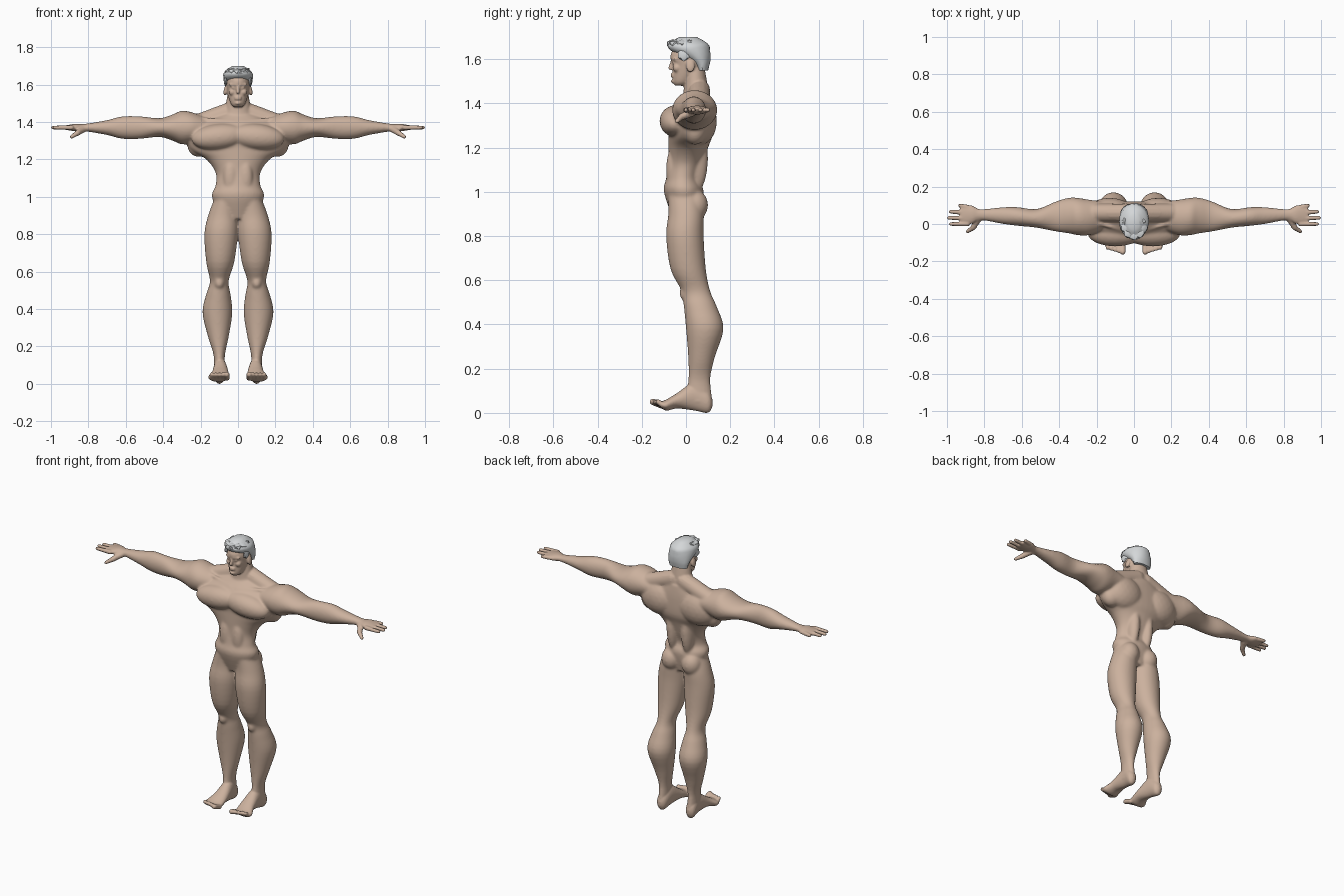
import bpy, bmesh, math, random
from mathutils import Vector, Matrix

if "Cube" in bpy.data.objects:
    bpy.data.objects.remove(bpy.data.objects["Cube"])
random.seed(4)


def material(name, color):
    mat = bpy.data.materials.new(name)
    mat.use_nodes = True
    mat.diffuse_color = color
    mat.node_tree.nodes["Principled BSDF"].inputs["Base Color"].default_value = color
    return mat


skin = material("skin", (.6, .44, .34, 1))
hair_grey = material("hair grey", (.66, .68, .69, 1))


def hermite(before, start, end, after, t):
    """Smooth curve through start and end, guided by their neighbours."""
    slope_in, slope_out = (end - before) / 2, (after - start) / 2
    rest = end - start
    return start + t * (slope_in + t * (3 * rest - 2 * slope_in - slope_out
                                        + t * (slope_in + slope_out - 2 * rest)))


def smooth_rows(rows, steps):
    """Add in-between sections along a row of cross-sections."""
    result = []
    last = len(rows) - 1
    for i in range(last):
        near = rows[max(i - 1, 0)], rows[i], rows[i + 1], rows[min(i + 2, last)]
        for k in range(steps):
            result.append([hermite(*values, k / steps) for values in zip(*near)])
    return result + [rows[last]]


def loft(bm, axis, rows, sides=28, steps=4, jitter=0):
    """Skin oval sections given as (position, low a, high a, low b, high b)."""
    rings = []
    for position, a_low, a_high, b_low, b_high in smooth_rows(rows, steps):
        ring = []
        for i in range(sides):
            angle = math.tau * i / sides
            reach = (1 + random.uniform(-jitter, jitter)) / 2
            point = [(a_low + a_high) / 2 + reach * (a_high - a_low) * math.cos(angle),
                     (b_low + b_high) / 2 + reach * (b_high - b_low) * math.sin(angle)]
            point.insert("xyz".index(axis), position)
            ring.append(bm.verts.new(point))
        rings.append(ring)
    for lower, upper in zip(rings, rings[1:]):
        for i in range(sides):
            bm.faces.new((lower[i - 1], lower[i], upper[i], upper[i - 1]))
    bm.faces.new(rings[0])
    bm.faces.new(rings[-1])


def centred_loft(bm, rows, **options):
    """Upright loft from (height, half width, front, back)."""
    loft(bm, "z", [(z, -half, half, front, back) for z, half, front, back in rows], **options)


def blob(bm, position, radii, tilt=0, detail=3):
    matrix = Matrix.Translation(position) @ Matrix.Rotation(tilt, 4, "Y") @ Matrix.Diagonal((*radii, 1))
    bmesh.ops.create_icosphere(bm, subdivisions=detail, radius=1, matrix=matrix)


def limb(bm, start, end, start_radius, end_radius):
    """Tapered rod with round ends."""
    start, end = Vector(start), Vector(end)
    span = end - start
    turn = span.to_track_quat("Z", "Y").to_matrix().to_4x4()
    bmesh.ops.create_cone(bm, cap_ends=True, segments=14, radius1=start_radius, radius2=end_radius,
                          depth=span.length, matrix=Matrix.Translation((start + end) / 2) @ turn)
    for center, radius in ((start, start_radius), (end, end_radius)):
        blob(bm, center, (radius, radius, radius), detail=2)


def make_object(name, bm, mat):
    bmesh.ops.recalc_face_normals(bm, faces=bm.faces)
    mesh = bpy.data.meshes.new(name)
    bm.to_mesh(mesh)
    bm.free()
    mesh.materials.append(mat)
    made = bpy.data.objects.new(name, mesh)
    bpy.context.collection.objects.link(made)
    return made


def shade(target, degrees):
    bpy.ops.object.select_all(action="DESELECT")
    target.select_set(True)
    bpy.context.view_layer.objects.active = target
    bpy.ops.object.shade_smooth_by_angle(angle=math.radians(degrees))


body = bmesh.new()

# Torso
centred_loft(body, [
    (.88, .09, -.06, .06), (1, .14, -.1, .08), (1.06, .12, -.09, .06), (1.13, .12, -.08, .08),
    (1.2, .17, -.08, .1), (1.26, .26, -.08, .12), (1.36, .27, -.08, .12), (1.44, .1, -.01, .11)], sides=40)

# Chest, shoulder blade, side of back, spine muscle, belly and buttock
blob(body, (.1, -.05, 1.32), (.15, .07, .07), tilt=.1)
blob(body, (.13, .06, 1.32), (.13, .08, .11))
blob(body, (.2, .04, 1.29), (.07, .06, .08), tilt=-.5)
blob(body, (.05, .04, 1.15), (.04, .06, .16))
blob(body, (.04, -.06, 1.1), (.04, .03, .1))
blob(body, (.07, .04, .94), (.06, .06, .07))

# Neck slope and collarbone
limb(body, (.03, .06, 1.46), (.25, .06, 1.38), .05, .05)
limb(body, (.02, -.04, 1.4), (.22, .01, 1.42), .01, .01)

# Leg and kneecap
loft(body, "z", [
    (.05, .07, .13, 0, .12), (.15, .07, .13, .01, .11), (.25, .05, .16, .01, .13), (.38, .03, .19, 0, .17),
    (.48, .04, .17, -.01, .14), (.55, .05, .15, -.02, .11), (.65, .02, .17, -.07, .09),
    (.8, 0, .18, -.09, .08), (.9, 0, .16, -.08, .08), (.98, 0, .13, -.08, .07)])
blob(body, (.1, .01, .54), (.03, .04, .04))

# Foot and toes
loft(body, "y", [
    (-.12, .06, .15, .03, .05), (-.09, .05, .16, .01, .06), (-.04, .05, .14, .02, .09),
    (.04, .06, .13, .01, .14), (.1, .07, .13, 0, .1), (.12, .09, .11, .03, .06)])
for toe in range(5):
    x = .06 + .02 * toe
    radius = .012 if toe else .015
    limb(body, (x, -.1, .03), (x, -.15 + .006 * toe, .05), radius, radius)

# Arm and palm as (distance out, front, back, half height)
arm_height = 1.37
loft(body, "x", [(x, front, back, arm_height - half, arm_height + half) for x, front, back, half in (
    (.16, -.03, .12, .05), (.24, -.06, .13, .08), (.3, -.06, .14, .09), (.35, -.05, .14, .07),
    (.42, -.04, .12, .05), (.52, -.02, .08, .06), (.62, -.01, .09, .06), (.7, 0, .09, .04),
    (.82, .02, .08, .02), (.87, 0, .1, .02), (.93, 0, .1, .01))])

# Fingers and thumb
for finger, tip in enumerate((.98, .99, .98, .93)):
    limb(body, (.89, .03 * finger, arm_height), (tip, .033 * finger, arm_height), .013, .01)
thumb_knuckle = (.86, -.02, 1.34)
limb(body, (.83, .03, 1.36), thumb_knuckle, .02, .015)
limb(body, thumb_knuckle, (.89, -.04, 1.32), .014, .01)

# Neck and head
centred_loft(body, [(1.38, .09, -.02, .11), (1.47, .07, -.01, .1), (1.58, .05, 0, .08)])
centred_loft(body, [
    (1.48, .02, -.05, 0), (1.5, .04, -.06, .03), (1.57, .06, -.06, .09),
    (1.62, .06, -.07, .1), (1.69, .03, -.03, .06)])

# Nose, brow, eye, cheek, lips, chin and ear
limb(body, (0, -.06, 1.6), (0, -.07, 1.56), .007, .01)
limb(body, (.01, -.06, 1.6), (.04, -.05, 1.6), .01, .008)
blob(body, (.024, -.053, 1.583), (.012, .01, .007), detail=2)
blob(body, (.03, -.04, 1.56), (.02, .02, .02), detail=2)
for lip_height in (1.522, 1.532):
    blob(body, (0, -.06, lip_height), (.02, .01, .005), detail=2)
blob(body, (0, -.05, 1.5), (.02, .02, .01), detail=2)
blob(body, (.066, .02, 1.57), (.01, .02, .03), tilt=-.2)

# Mirror and fuse the parts into one skin
figure = make_object("body", body, skin)
mirror = figure.modifiers.new("mirror", "MIRROR")
mirror.use_mirror_merge = False
fuse = figure.modifiers.new("fuse", "REMESH")
fuse.mode = "VOXEL"
fuse.voxel_size = .0052
evaluated = figure.evaluated_get(bpy.context.evaluated_depsgraph_get())
fused = bpy.data.meshes.new_from_object(evaluated)
figure.modifiers.clear()
figure.data = fused
fused.materials.clear()
fused.materials.append(skin)

# Soften the muscles but keep hands, feet and face crisp
muscles = figure.vertex_groups.new(name="muscles")
muscles.add([vert.index for vert in fused.vertices
             if abs(vert.co.x) < .84 and .13 < vert.co.z < 1.47], 1, "REPLACE")
for name, iterations, group_name in (("soften muscles", 22, "muscles"), ("soften all", 2, "")):
    soften = figure.modifiers.new(name, "SMOOTH")
    soften.factor = .5
    soften.iterations = iterations
    soften.vertex_group = group_name
shade(figure, 60)

# Hair cap with faceted tufts on the crown and at the temples
hair = bmesh.new()
centred_loft(hair, [
    (1.55, .06, .05, .1), (1.59, .07, .02, .11), (1.64, .08, -.07, .11),
    (1.67, .07, -.08, .1), (1.7, .03, -.03, .05)], sides=18, steps=3, jitter=.02)
for tuft in range(9):
    angle = math.tau * tuft / 9
    blob(hair, (.045 * math.sin(angle), -.01 - .05 * math.cos(angle), 1.67), (.03, .03, .02),
         tilt=random.uniform(-.5, .5), detail=1)
for side in (1, -1):
    blob(hair, (side * .066, -.01, 1.62), (.01, .03, .03), detail=1)
shade(make_object("hair", hair, hair_grey), 35)
